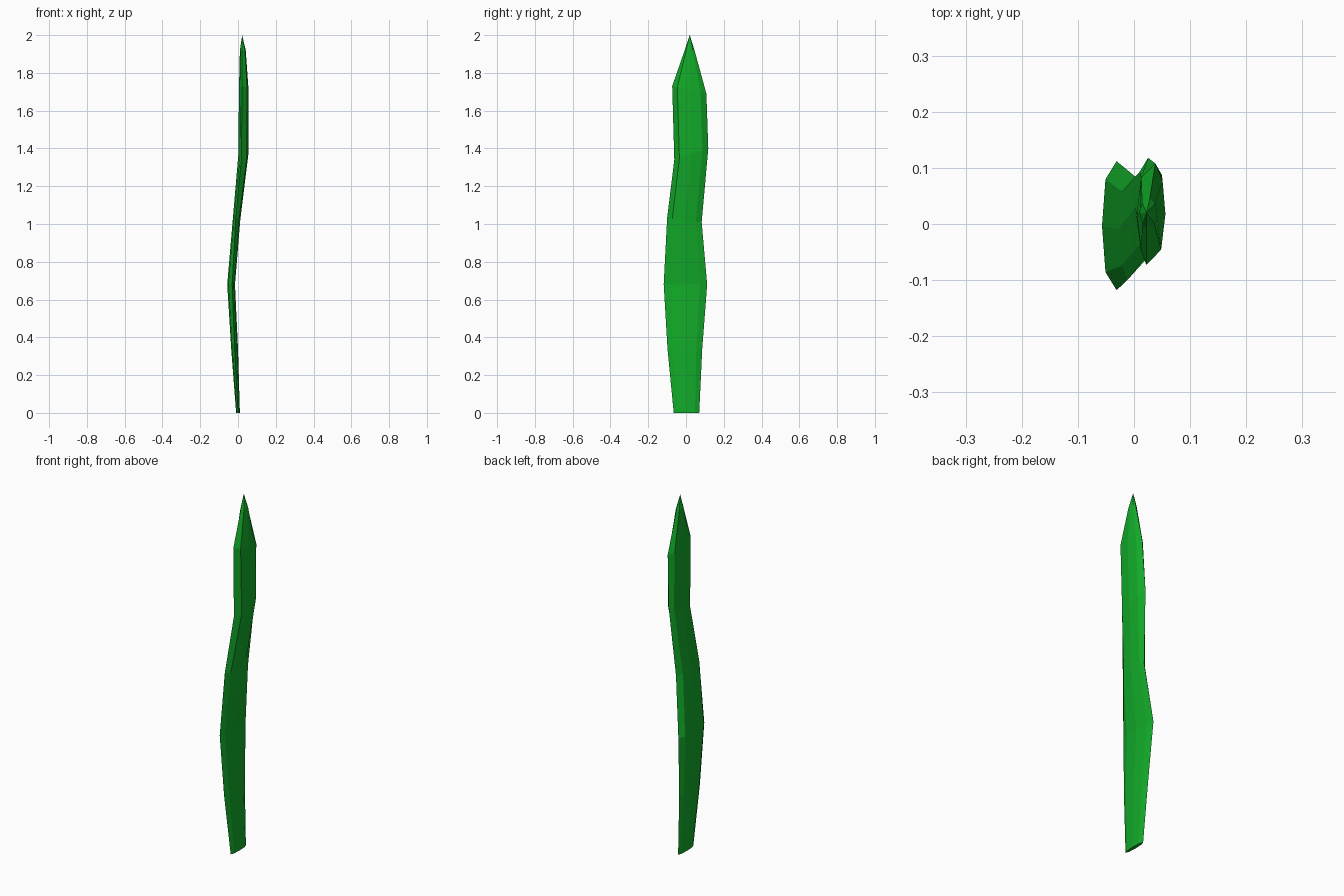
import bpy, bmesh

if "Cube" in bpy.data.objects:
    bpy.data.objects.remove(bpy.data.objects["Cube"])

# Rings up the blade: z at -y edge, z at +y edge, y low, y high,
# x of -y edge, x of +y edge, x min, x max
rings = [
    (0.00, 0.00, -0.065, 0.070, 0.000, 0.000, -0.010, 0.010),
    (0.34, 0.34, -0.098, 0.086, -0.018, -0.018, -0.036, 0.000),
    (0.68, 0.68, -0.118, 0.112, -0.031, -0.031, -0.057, -0.016),
    (1.03, 1.01, -0.100, 0.083, -0.012, 0.004, -0.028, 0.012),
    (1.34, 1.40, -0.062, 0.118, 0.018, 0.025, 0.002, 0.055),
    (1.73, 1.69, -0.073, 0.108, 0.022, 0.038, 0.005, 0.056),
    (1.92, 1.92, -0.007, 0.045, 0.022, 0.028, 0.010, 0.041),
]

bm = bmesh.new()


def make_ring(zl, zh, yl, yh, xl, xh, x0, x1):
    # Flattened eight-sided section: two pointed edges, three points per broad side
    section = [(xl, 0), (x1 - 0.15 * (x1 - x0), 0.15), (x1, 0.5), (x1 - 0.1 * (x1 - x0), 0.83),
               (xh, 1), (x0 + 0.15 * (x1 - x0), 0.86), (x0, 0.5), (x0 + 0.15 * (x1 - x0), 0.14)]
    return [bm.verts.new((x, yl + t * (yh - yl), zl + t * (zh - zl))) for x, t in section]


loops = [make_ring(*r) for r in rings]
for a, b in zip(loops, loops[1:]):
    for i in range(8):
        j = (i + 1) % 8
        bm.faces.new((a[i], a[j], b[j], b[i]))

# Flat base and pointed tip
bm.faces.new(loops[0][::-1])
tip = bm.verts.new((0.022, 0.02, 2.0))
for i in range(8):
    bm.faces.new((loops[-1][i], loops[-1][(i + 1) % 8], tip))
bmesh.ops.recalc_face_normals(bm, faces=bm.faces[:])

mesh = bpy.data.meshes.new("leaf_blade")
bm.to_mesh(mesh)
bm.free()
blade = bpy.data.objects.new("leaf_blade", mesh)
bpy.context.collection.objects.link(blade)

green = bpy.data.materials.new("leaf_green")
green.diffuse_color = (0.006, 0.40, 0.022, 1)
green.use_nodes = True
green.node_tree.nodes["Principled BSDF"].inputs["Base Color"].default_value = green.diffuse_color
mesh.materials.append(green)
